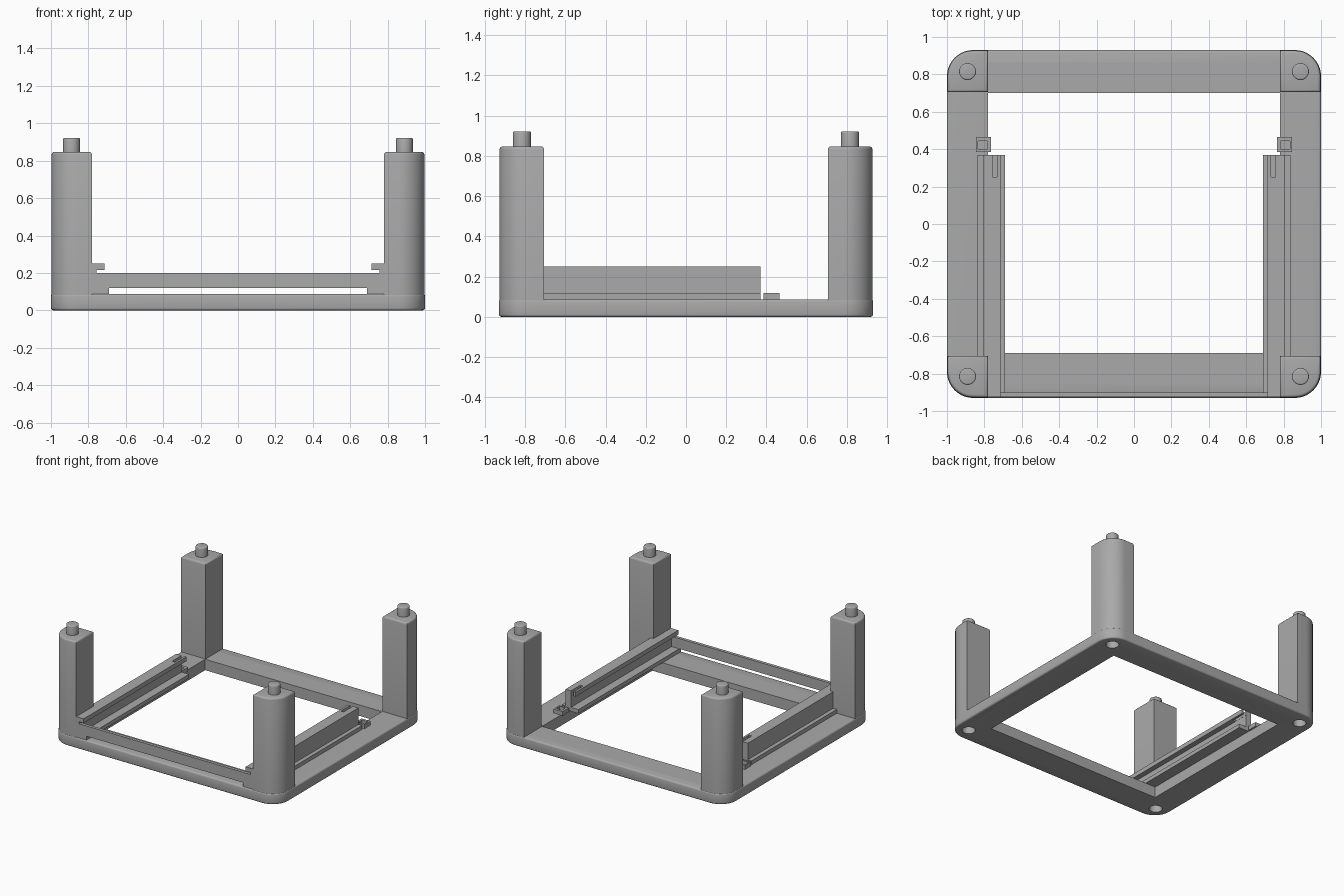
import bpy, bmesh, math

if "Cube" in bpy.data.objects:
    bpy.data.objects.remove(bpy.data.objects["Cube"])

grey = bpy.data.materials.new("mid_grey")
grey.use_nodes = True
grey.diffuse_color = (0.4, 0.4, 0.4, 1)
grey.node_tree.nodes["Principled BSDF"].inputs["Base Color"].default_value = (0.4, 0.4, 0.4, 1)


def arc(cx, cy, r, start, sweep, n):
    return [(cx + r * math.cos(math.radians(start + sweep * i / n)),
             cy + r * math.sin(math.radians(start + sweep * i / n))) for i in range(n + 1)]


def circle(cx, cy, r):
    return arc(cx, cy, r, 0, 360, 32)[:-1]


def rect(x0, x1, y0, y1):
    return [(x0, y0), (x1, y0), (x1, y1), (x0, y1)]


def prism(name, outline, lo, hi, axis="z", mirror=(1, 1), round_ends=(), width=0.015):
    """Extrude an outline along z or y; round_ends lists end heights whose rims are rounded."""
    bm = bmesh.new()
    place = lambda a, b, t: (a, b, t) if axis == "z" else (a, t, b)
    face = bm.faces.new([bm.verts.new(place(a, b, lo)) for a, b in outline])
    top = bmesh.ops.extrude_face_region(bm, geom=[face])
    shift = (0, 0, hi - lo) if axis == "z" else (0, hi - lo, 0)
    bmesh.ops.translate(bm, vec=shift, verts=[g for g in top["geom"] if isinstance(g, bmesh.types.BMVert)])
    rims = [e for e in bm.edges if any(all(abs(v.co.z - h) < 1e-5 for v in e.verts) for h in round_ends)]
    if rims:
        bmesh.ops.bevel(bm, geom=rims, offset=width, segments=3, profile=0.5, affect="EDGES")
    bmesh.ops.scale(bm, vec=(mirror[0], mirror[1], 1), verts=bm.verts)
    bmesh.ops.recalc_face_normals(bm, faces=bm.faces)
    mesh = bpy.data.meshes.new(name)
    bm.to_mesh(mesh)
    bm.free()
    mesh.materials.append(grey)
    ob = bpy.data.objects.new(name, mesh)
    bpy.context.collection.objects.link(ob)
    return ob


def cut(ob, cutters):
    """Subtract the cutters, bake the result and remove them."""
    for c in cutters:
        c.hide_render = True
        mod = ob.modifiers.new("cut", "BOOLEAN")
        mod.operation, mod.solver, mod.object = "DIFFERENCE", "EXACT", c
    bpy.context.view_layer.update()
    baked = bpy.data.meshes.new_from_object(ob.evaluated_get(bpy.context.evaluated_depsgraph_get()))
    ob.modifiers.clear()
    ob.data = baked
    for c in cutters:
        bpy.data.objects.remove(c)


def smooth(ob):
    bpy.ops.object.select_all(action="DESELECT")
    ob.select_set(True)
    bpy.context.view_layer.objects.active = ob
    bpy.ops.object.shade_smooth_by_angle(angle=math.radians(35))


HX, HY, R, FLOOR = 1.0, 0.93, 0.14, 0.087
corners = [("right_front", -1, -1), ("left_front", 1, -1), ("left_back", 1, 1), ("right_back", -1, 1)]

# Base frame with rounded corners, open middle and a socket under each post
outline = []
for sx, sy, start in ((1, 1, 0), (-1, 1, 90), (-1, -1, 180), (1, -1, 270)):
    outline += arc(sx * (HX - R), sy * (HY - R), R, start, 90, 10)
frame = prism("base_frame", outline, 0, FLOOR, round_ends=(0, FLOOR), width=0.012)
holes = [prism("opening_cutter", rect(-0.78, 0.78, -0.69, 0.70), -0.1, 0.2)]
holes += [prism("socket_cutter", circle(sx * 0.89, sy * 0.815, 0.048), -0.1, 0.2) for _, sx, sy in corners]
cut(frame, holes)
smooth(frame)

# Corner posts with pegs on top
post_outline = [(0.78, 0.705), (HX - 0.003, 0.705)]
post_outline += arc(HX - R, HY - R, R - 0.003, 0, 90, 10) + [(0.78, HY - 0.003)]
for label, sx, sy in corners:
    smooth(prism(label + "_post", post_outline, FLOOR - 0.005, 0.847, mirror=(sx, sy), round_ends=(0.847,)))
    smooth(prism(label + "_peg", circle(0.89, 0.815, 0.045), 0.84, 0.922, mirror=(sx, sy),
                 round_ends=(0.922,), width=0.008))

# Side rails: wide foot, upright wall and an inward lip slotted at the back end
rail_profile = [(0.69, FLOOR), (0.69, 0.118), (0.757, 0.118), (0.757, 0.215), (0.715, 0.215),
                (0.715, 0.25), (0.805, 0.25), (0.805, 0.118), (0.837, 0.118), (0.837, FLOOR)]
for label, s in (("right", -1), ("left", 1)):
    rail = prism(label + "_rail", rail_profile, -0.925, 0.37, axis="y", mirror=(s, 1))
    cut(rail, [prism("slot_cutter", rect(0.732, 0.756, 0.25, 0.5), 0.2, 0.3, mirror=(s, 1))])
    # Small square catch behind each rail
    catch = prism(label + "_catch", rect(0.765, 0.845, 0.385, 0.465), FLOOR - 0.002, 0.118, mirror=(s, 1))
    cut(catch, [prism("catch_cutter", rect(0.783, 0.835, 0.4, 0.445), FLOOR, 0.2, mirror=(s, 1))])

# Front crossbar joining the rails
prism("front_crossbar", rect(-0.757, 0.757, -0.925, -0.9), 0.118, 0.2)
